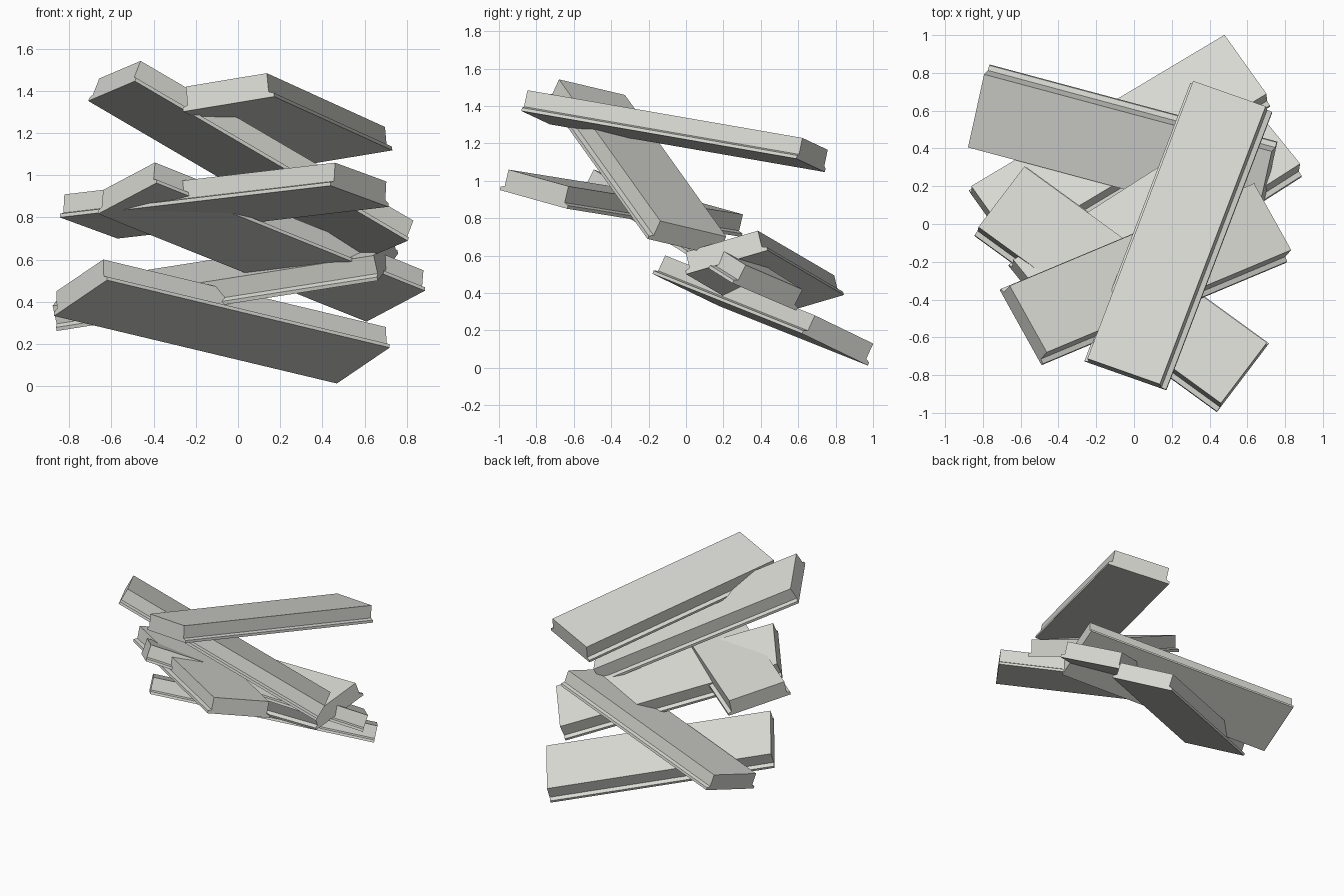
import bpy
import bmesh
from mathutils import Matrix, Vector

cube = bpy.data.objects.get("Cube")
if cube:
    bpy.data.objects.remove(cube, do_unlink=True)

# Single pale grey material
mat = bpy.data.materials.new("pale_grey")
mat.use_nodes = True
colour = (0.70, 0.70, 0.66, 1.0)
mat.diffuse_color = colour
mat.node_tree.nodes["Principled BSDF"].inputs["Base Color"].default_value = colour

LENGTH = 1.594
HALF_WIDTH = 0.206
LIP = 0.026

# Half profile (distance from the centre line, depth): straight wall, thin lip
half = [(HALF_WIDTH, 0), (HALF_WIDTH, -0.09),
        (HALF_WIDTH + LIP, -0.1), (HALF_WIDTH + LIP, -0.118)]
profile = half + [(-w, d) for w, d in reversed(half)]

# Shared beam mesh: the profile extruded along its length
bm = bmesh.new()
end = bm.faces.new([bm.verts.new((-LENGTH / 2, w, d)) for w, d in profile])
extruded = bmesh.ops.extrude_face_region(bm, geom=[end], use_keep_orig=True)
moved = [v for v in extruded["geom"] if isinstance(v, bmesh.types.BMVert)]
bmesh.ops.translate(bm, verts=moved, vec=(LENGTH, 0, 0))
bmesh.ops.recalc_face_normals(bm, faces=bm.faces)
mesh = bpy.data.meshes.new("lipped_beam")
bm.to_mesh(mesh)
bm.free()
mesh.materials.append(mat)


def place_beam(name, top_centre, along, across):
    """Place a beam by the centre of its top face and its two directions."""
    x = Vector(along).normalized()
    y = Vector(across)
    y = (y - x * y.dot(x)).normalized()
    rotation = Matrix((x, y, x.cross(y))).transposed().to_4x4()
    obj = bpy.data.objects.new(name, mesh)
    obj.matrix_world = Matrix.Translation(top_centre) @ rotation
    bpy.context.collection.objects.link(obj)


# Heap of fallen beams, from the ground up
place_beam("ground_beam", (-0.08, 0.445, 0.365), (1.34, 0.80, -0.32), (-0.22, 0.31, -0.15))
place_beam("rear_beam", (-0.075, 0.395, 0.557), (1.53, -0.41, 0.24), (0.10, 0.38, 0.115))
place_beam("middle_beam", (0.12, 0.065, 0.74), (1.27, 0.81, -0.51), (-0.23, 0.30, -0.13))
place_beam("front_beam", (-0.06, -0.322, 0.94), (1.28, -0.93, 0.15), (0.24, 0.325, -0.09))
place_beam("steep_beam", (0.087, -0.232, 1.122), (1.29, 0.54, -0.755), (-0.195, 0.355, -0.085))
place_beam("top_beam", (0.225, -0.045, 1.325), (0.56, 1.47, -0.255), (-0.39, 0.14, -0.065))
